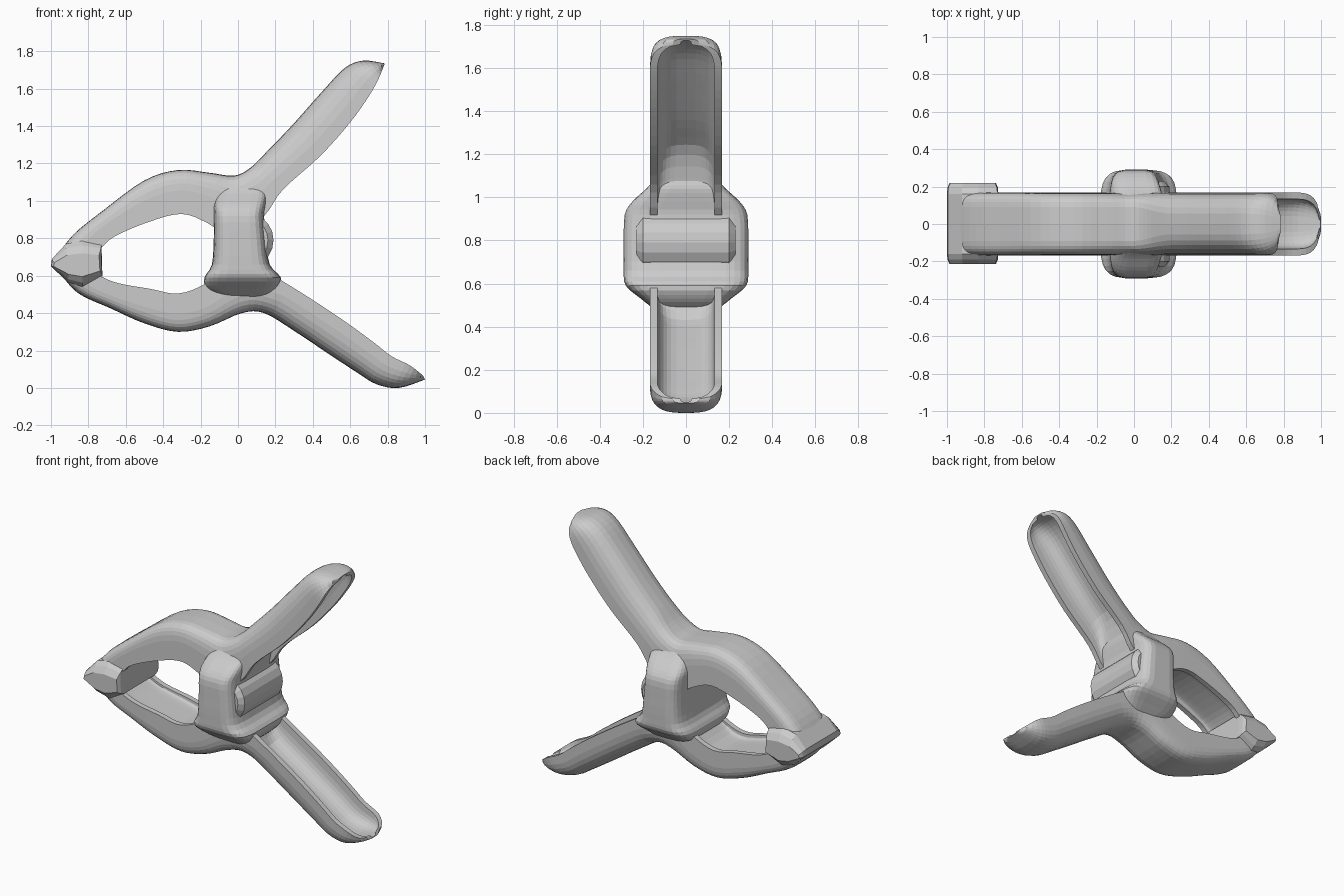
import bpy, bmesh, math
from mathutils import Vector

cube = bpy.data.objects.get("Cube")
if cube:
    bpy.data.objects.remove(cube, do_unlink=True)

grey = bpy.data.materials.new("plain grey")
grey.use_nodes = True
colour = (0.6, 0.6, 0.6, 1)
grey.diffuse_color = colour
grey.node_tree.nodes["Principled BSDF"].inputs["Base Color"].default_value = colour


def finish(name, bm):
    bmesh.ops.recalc_face_normals(bm, faces=bm.faces)
    mesh = bpy.data.meshes.new(name)
    bm.to_mesh(mesh)
    bm.free()
    obj = bpy.data.objects.new(name, mesh)
    mesh.materials.append(grey)
    bpy.context.collection.objects.link(obj)
    return obj


def loft(name, rings):
    """Skin closed rings of equal length and cap both ends."""
    bm = bmesh.new()
    rows = [[bm.verts.new(p) for p in ring] for ring in rings]
    count = len(rows[0])
    for a, b in zip(rows, rows[1:]):
        for k in range(count):
            n = (k + 1) % count
            bm.faces.new((a[k], a[n], b[n], b[k]))
    caps = [bm.faces.new(rows[0]), bm.faces.new(rows[-1])]
    bmesh.ops.triangulate(bm, faces=caps)
    return finish(name, bm)


def smooth_path(points, steps):
    """Catmull-Rom interpolation of stations with any number of values."""
    pts = [Vector(p) for p in points]
    pts = [pts[0]] + pts + [pts[-1]]
    out = []
    for a, b, c, d in zip(pts, pts[1:], pts[2:], pts[3:]):
        for s in range(steps):
            t = s / steps
            out.append(b + (c - a) * t / 2
                       + (a * 2 - b * 5 + c * 4 - d) * t * t / 2
                       + (b * 3 - a - c * 3 + d) * t ** 3 / 2)
    return out + [pts[-1]]


def blend(x, start, end):
    t = min(max((x - start) / (end - start), 0), 1)
    return t * t * (3 - 2 * t)


def arch(width, height, power, segments=16):
    """Half superellipse as (y, height) pairs."""
    result = []
    for k in range(segments + 1):
        a = math.pi * k / segments
        c, s = math.cos(a), max(math.sin(a), 0)
        result.append((-math.copysign(abs(c) ** power, c) * width,
                       s ** power * height))
    return result


def clamp_arm(name, stations):
    """Jaw running into a hollow handle; each station is outer x, z, inner x, z."""
    rings = []
    path = smooth_path(stations, 4)
    end_x = stations[-1][0]
    for ox, oz, ix, iz in path:
        outer, inner = Vector((ox, 0, oz)), Vector((ix, 0, iz))
        handle = blend(ox, 0, 0.2)
        jaw = 1 - blend(ox, -0.25, -0.1)
        left = min(max((end_x - ox) / 0.2, 0), 1)
        width = 0.06 + 0.108 * math.sqrt(1 - (1 - left) ** 2)
        depth = 0.03 + 0.14 * jaw + 0.72 * handle
        power = 0.38 + 0.3 * handle
        section = arch(width, 1, power)
        section += reversed(arch(width - 0.035, depth * 0.97, power))
        rings.append([inner.lerp(outer, h) + Vector((0, y, 0))
                      for y, h in section])
    return loft(name, rings)


# Upper and lower arms
clamp_arm("upper_arm", [
    (-.97, .7, -.85, .66), (-.88, .82, -.74, .74), (-.72, .95, -.66, .81),
    (-.5, 1.11, -.47, .89), (-.32, 1.165, -.3, .93), (-.15, 1.15, -.16, .88),
    (-.02, 1.135, -.02, .8), (.07, 1.18, .14, .92), (.16, 1.27, .24, 1.06),
    (.29, 1.405, .44, 1.24), (.45, 1.585, .6, 1.42), (.57, 1.71, .7, 1.56),
    (.67, 1.75, .75, 1.65), (.785, 1.735, .775, 1.71)])
clamp_arm("lower_arm", [
    (-.97, .64, -.85, .66), (-.86, .51, -.74, .6), (-.68, .425, -.64, .56),
    (-.5, .345, -.47, .53), (-.32, .3, -.32, .505), (-.15, .33, -.17, .56),
    (.02, .4, .02, .7), (.14, .4, .24, .57), (.3, .305, .4, .47),
    (.48, .185, .58, .35), (.64, .08, .73, .24), (.74, .02, .82, .17),
    (.86, 0, .92, .12), (1, .045, .99, .065)])


# Pivot hub: stacked rounded rectangles of z, left x, right x, half depth
def hub_ring(z, x0, x1, depth, segments=28):
    ring = []
    for k in range(segments):
        a = math.tau * (k + 0.5) / segments
        c, s = math.cos(a), math.sin(a)
        ring.append(((x0 + x1) / 2 + math.copysign(abs(c) ** 0.4, c) * (x1 - x0) / 2,
                     math.copysign(abs(s) ** 0.4, s) * depth, z))
    return ring


hub = smooth_path([
    (.49, -.1, .17, .16), (.53, -.17, .21, .21), (.59, -.18, .23, .28),
    (.66, -.14, .17, .29), (.8, -.13, .15, .29), (.92, -.13, .14, .285),
    (.98, -.13, .15, .25), (1.04, -.11, .16, .185), (1.08, -.08, .15, .15)], 3)
loft("pivot_hub", [hub_ring(*row) for row in hub])

# Spring coil bulging from the back of the hub
coil_sides = [math.tau * k / 20 for k in range(20)]
loft("spring_coil", [[(.04 + r * math.cos(a), y, .79 + r * math.sin(a))
                      for a in coil_sides]
                     for y, r in [(-.23, .12), (-.2, .15), (.2, .15), (.23, .12)]])

# Gripping pad joining the jaw tips, with tapered ends
profile = [(-1, .65), (-.995, .69), (-.92, .77), (-.83, .79), (-.73, .77),
           (-.725, .6), (-.83, .54), (-.91, .565)]
slices = [(-.215, .9, .5), (-.19, .98, .8), (-.16, 1, 1),
          (.16, 1, 1), (.195, .98, .8), (.22, .9, .5)]
loft("jaw_pad", [[(-.86 + (x + .86) * sx, y, .65 + (z - .65) * sz)
                  for x, z in profile] for y, sx, sz in slices])
